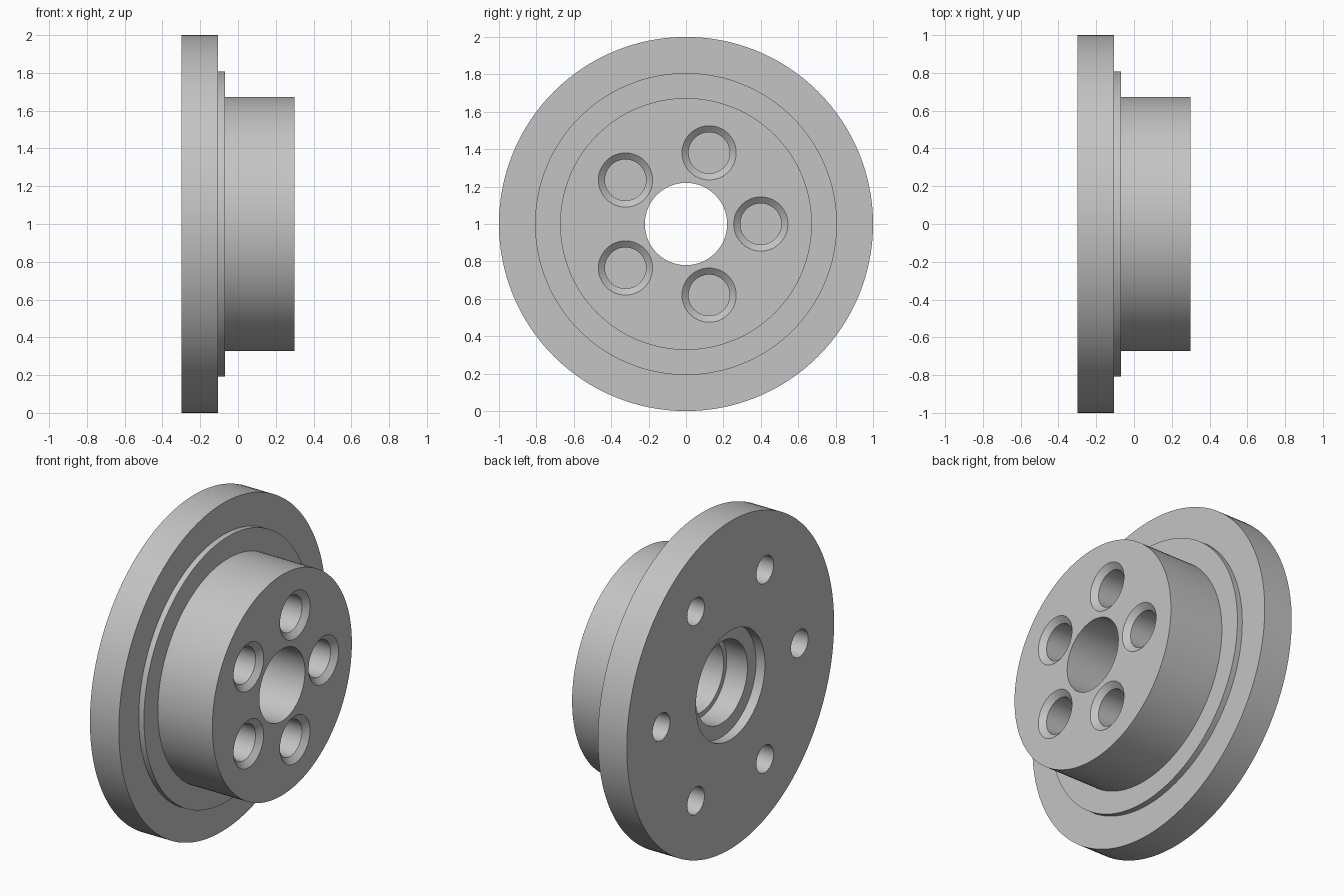
import bpy, bmesh
from math import cos, sin, tau, radians

if "Cube" in bpy.data.objects:
    bpy.data.objects.remove(bpy.data.objects["Cube"])

steel = bpy.data.materials.new("plain grey")
steel.use_nodes = True
grey = (0.55, 0.55, 0.55, 1)
steel.diffuse_color = grey
steel.node_tree.nodes["Principled BSDF"].inputs["Base Color"].default_value = grey


def revolve(name, profile, sides, y=0, z=1):
    """Turn a closed (x, radius) profile around an axis parallel to x."""
    bm = bmesh.new()
    rings = []
    for x, r in profile:
        if r == 0:
            rings.append([bm.verts.new((x, y, z))] * sides)
        else:
            rings.append([bm.verts.new((x, y + r * cos(tau * i / sides),
                                        z + r * sin(tau * i / sides)))
                          for i in range(sides)])
    for k, a in enumerate(rings):
        b = rings[(k + 1) % len(rings)]
        if a[0] is a[1] and b[0] is b[1]:
            continue
        for i in range(sides):
            j = (i + 1) % sides
            corners = list(dict.fromkeys((a[i], a[j], b[j], b[i])))
            bm.faces.new(corners)
    bmesh.ops.recalc_face_normals(bm, faces=bm.faces)
    mesh = bpy.data.meshes.new(name)
    bm.to_mesh(mesh)
    bm.free()
    mesh.materials.append(steel)
    obj = bpy.data.objects.new(name, mesh)
    bpy.context.collection.objects.link(obj)
    return obj


# Hub body: flange, shoulder, boss and stepped centre bore
body = revolve("flanged_hub", [
    (-0.3, 0.333), (-0.3, 1), (-0.105, 1), (-0.105, 0.807), (-0.07, 0.807),
    (-0.07, 0.673), (0.298, 0.673), (0.298, 0.22), (-0.1, 0.22),
    (-0.1, 0.25), (-0.24, 0.25), (-0.24, 0.333)], 128)

# Five chamfered blind holes in the boss
cutters = []
for i in range(5):
    a = tau * i / 5
    cutters.append(revolve("boss_hole_cutter", [
        (0.0, 0), (0.0, 0.11), (0.268, 0.11), (0.298, 0.145), (0.35, 0.145), (0.35, 0)],
        48, 0.4 * cos(a), 1 + 0.4 * sin(a)))

# Six blind holes in the flange back
for i in range(6):
    a = tau * i / 6
    cutters.append(revolve("flange_hole_cutter", [
        (-0.35, 0), (-0.35, 0.083), (-0.12, 0.083), (-0.12, 0)],
        40, 0.667 * cos(a), 1 + 0.667 * sin(a)))

# Cut the holes, then discard the cutters
bpy.context.view_layer.objects.active = body
body.select_set(True)
for cutter in cutters:
    cutter.hide_render = True
    mod = body.modifiers.new("hole", "BOOLEAN")
    mod.operation = "DIFFERENCE"
    mod.solver = "EXACT"
    mod.object = cutter
    bpy.ops.object.modifier_apply(modifier=mod.name)
    bpy.data.objects.remove(cutter)

bpy.ops.object.shade_smooth_by_angle(angle=radians(30))
